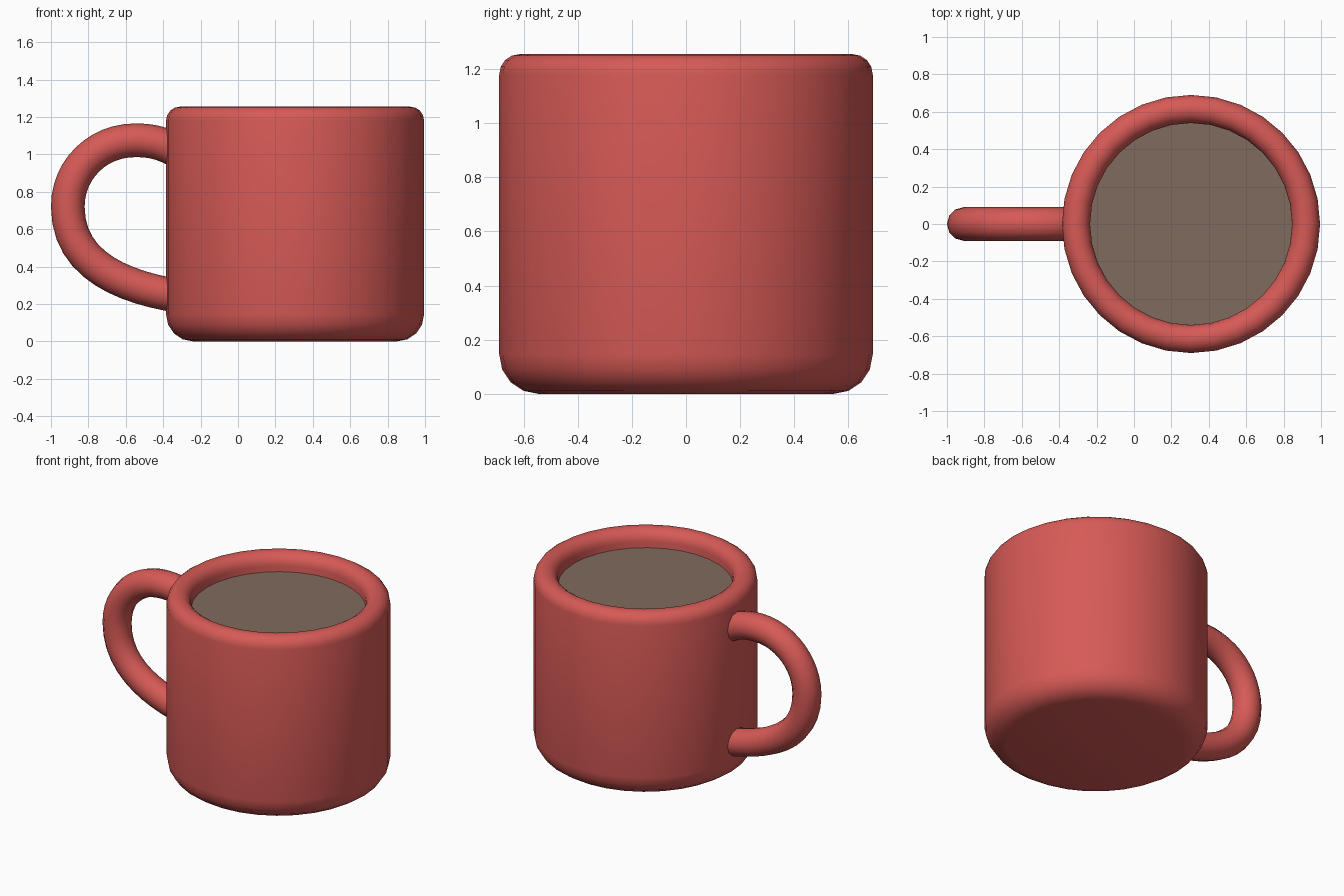
import bpy, bmesh, math
from mathutils import Matrix

if "Cube" in bpy.data.objects:
    bpy.data.objects.remove(bpy.data.objects["Cube"])

CX = 0.305   # mug axis
SEG = 32


def material(name, rgb):
    m = bpy.data.materials.new(name)
    m.diffuse_color = (*rgb, 1)
    m.use_nodes = True
    m.node_tree.nodes["Principled BSDF"].inputs["Base Color"].default_value = m.diffuse_color
    return m


def add_object(name, data, mat):
    ob = bpy.data.objects.new(name, data)
    bpy.context.collection.objects.link(ob)
    data.materials.append(mat)
    return ob


def smooth(ob):
    bpy.ops.object.select_all(action='DESELECT')
    ob.select_set(True)
    bpy.context.view_layer.objects.active = ob
    bpy.ops.object.shade_smooth_by_angle(angle=math.radians(40))


def arc(cx, cz, rx, rz, a0, a1, n):
    return [(cx + rx * math.cos(math.radians(a0 + (a1 - a0) * i / n)),
             cz + rz * math.sin(math.radians(a0 + (a1 - a0) * i / n))) for i in range(n + 1)]


def lathe(name, profile, mat):
    bm = bmesh.new()
    vs = [bm.verts.new((r, 0, z)) for r, z in profile]
    es = [bm.edges.new(p) for p in zip(vs, vs[1:])]
    bmesh.ops.spin(bm, geom=vs + es, axis=(0, 0, 1), cent=(0, 0, 0),
                   steps=SEG, angle=math.tau)
    bmesh.ops.remove_doubles(bm, verts=bm.verts, dist=1e-4)
    bmesh.ops.recalc_face_normals(bm, faces=bm.faces)
    bmesh.ops.translate(bm, verts=bm.verts, vec=(CX, 0, 0))
    me = bpy.data.meshes.new(name)
    bm.to_mesh(me)
    bm.free()
    ob = add_object(name, me, mat)
    smooth(ob)
    return ob


red = material("red glaze", (0.672, 0.102, 0.093))
brown = material("cocoa brown", (0.216, 0.147, 0.112))

# Mug body: rounded base, straight wall, rounded rim, hollow inside
profile = ([(0, 0)] + arc(0.545, 0.145, 0.145, 0.145, -90, 0, 4)
           + arc(0.615, 1.18, 0.075, 0.075, 0, 180, 8)
           + [(0.54, 0.15), (0, 0.15)])
lathe("mug_body", profile, red)

# Drink surface
bm = bmesh.new()
bmesh.ops.create_circle(bm, cap_ends=True, segments=SEG, radius=0.542,
                        matrix=Matrix.Translation((CX, 0, 1.14)))
me = bpy.data.meshes.new("drink")
bm.to_mesh(me)
bm.free()
add_object("drink", me, brown)

# Handle: round tube along a curve, ends buried in the wall
cu = bpy.data.curves.new("handle_path", 'CURVE')
cu.dimensions = '3D'
cu.bevel_depth = 0.09
cu.bevel_resolution = 4
cu.resolution_u = 12
cu.use_fill_caps = True
sp = cu.splines.new('BEZIER')
# (left handle, point, right handle) as x, z
knots = [((-0.26, 0.97), (-0.30, 1.00), (-0.39, 1.06)),
         ((-0.46, 1.075), (-0.55, 1.075), (-0.75, 1.075)),
         ((-0.91, 0.92), (-0.91, 0.72), (-0.91, 0.40)),
         ((-0.60, 0.285), (-0.30, 0.24), (-0.26, 0.235))]
sp.bezier_points.add(len(knots) - 1)
for bp, (l, p, r) in zip(sp.bezier_points, knots):
    bp.handle_left_type = bp.handle_right_type = 'FREE'
    bp.handle_left = (l[0], 0, l[1])
    bp.co = (p[0], 0, p[1])
    bp.handle_right = (r[0], 0, r[1])
tmp = bpy.data.objects.new("handle_path", cu)
bpy.context.collection.objects.link(tmp)
me = bpy.data.meshes.new_from_object(tmp.evaluated_get(bpy.context.evaluated_depsgraph_get()))
bpy.data.objects.remove(tmp)
me.materials.clear()
smooth(add_object("handle", me, red))
